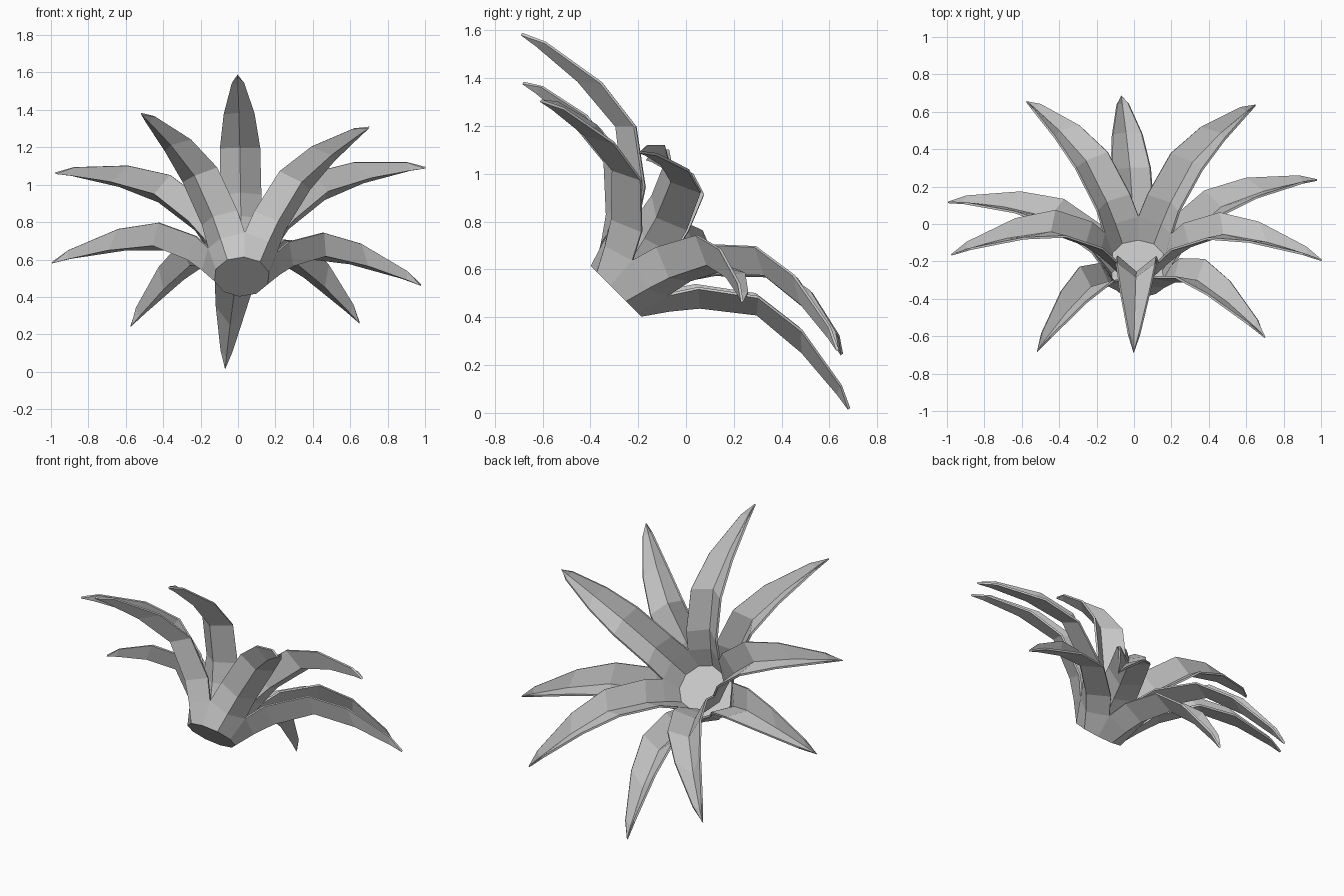
import bpy
import bmesh
from math import cos, sin, pi, radians
from mathutils import Matrix, Vector

cube = bpy.data.objects.get("Cube")
if cube:
    bpy.data.objects.remove(cube, do_unlink=True)

# Single plain colour
GREY = (0.58, 0.58, 0.58, 1.0)
mat = bpy.data.materials.new("light_grey")
mat.use_nodes = True
mat.diffuse_color = GREY
bsdf = mat.node_tree.nodes["Principled BSDF"]
bsdf.inputs["Base Color"].default_value = GREY
bsdf.inputs["Roughness"].default_value = 0.8

LEAVES = 5
BASE_R = 0.15
HALF = pi / LEAVES


def at_notch(radius, height):
    """Point on the seam between two neighbouring leaves."""
    return (radius * cos(HALF), radius * sin(HALF), height)


# Leaf from root to tip: keel (radius, height) and raised edge (radius, half width, height)
KEEL = [(BASE_R, 0), (0.22, 0.10), (0.30, 0.197), (0.489, 0.345),
        (0.734, 0.366), (0.96, 0.348)]
EDGE = [at_notch(BASE_R, 0), at_notch(0.195, 0.14), (0.229, 0.11, 0.25),
        (0.433, 0.108, 0.40), (0.661, 0.083, 0.428), (0.945, 0.033, 0.382)]
TIP = (1.04, 0, 0.336)


def add_leaf(bm, angle):
    """Two mirrored halves folded along the keel."""
    spin = Matrix.Rotation(angle, 3, "Z")
    for side in (1, -1):
        def vert(x, y, z):
            return bm.verts.new(spin @ Vector((x, y * side, z)))
        keel = [vert(r, 0, h) for r, h in KEEL]
        edge = [vert(*p) for p in EDGE]
        tip = vert(*TIP)
        for i in range(len(keel) - 1):
            bm.faces.new((keel[i], edge[i], edge[i + 1], keel[i + 1]))
        bm.faces.new((keel[-1], edge[-1], tip))


def make_whorl(name, lift, turn):
    """A cup of five joined leaves with a flat floor, tilted back."""
    bm = bmesh.new()
    for k in range(LEAVES):
        add_leaf(bm, -turn - k * 2 * HALF)
    floor = [bm.verts.new((BASE_R * cos(-turn + k * HALF),
                           BASE_R * sin(-turn + k * HALF), 0))
             for k in range(2 * LEAVES)]
    bm.faces.new(floor)
    bmesh.ops.remove_doubles(bm, verts=bm.verts, dist=0.001)
    bmesh.ops.recalc_face_normals(bm, faces=bm.faces)
    bm.normal_update()
    base = max(bm.faces, key=lambda f: len(f.verts))
    if base.normal.z > 0:
        bmesh.ops.reverse_faces(bm, faces=bm.faces)
    mesh = bpy.data.meshes.new(name)
    bm.to_mesh(mesh)
    bm.free()
    mesh.materials.append(mat)
    obj = bpy.data.objects.new(name, mesh)
    bpy.context.collection.objects.link(obj)
    obj.matrix_world = (Matrix.Translation((0.02, -0.293, 0.508))
                        @ Matrix.Rotation(radians(-45), 4, "X")
                        @ Matrix.Translation((0, 0, lift)))
    # Thin leaf thickness
    solid = obj.modifiers.new("thickness", "SOLIDIFY")
    solid.thickness = 0.012
    solid.offset = -1
    return obj


make_whorl("outer_leaves", 0, radians(49.1))
make_whorl("inner_leaves", 0.14, radians(19.2))
